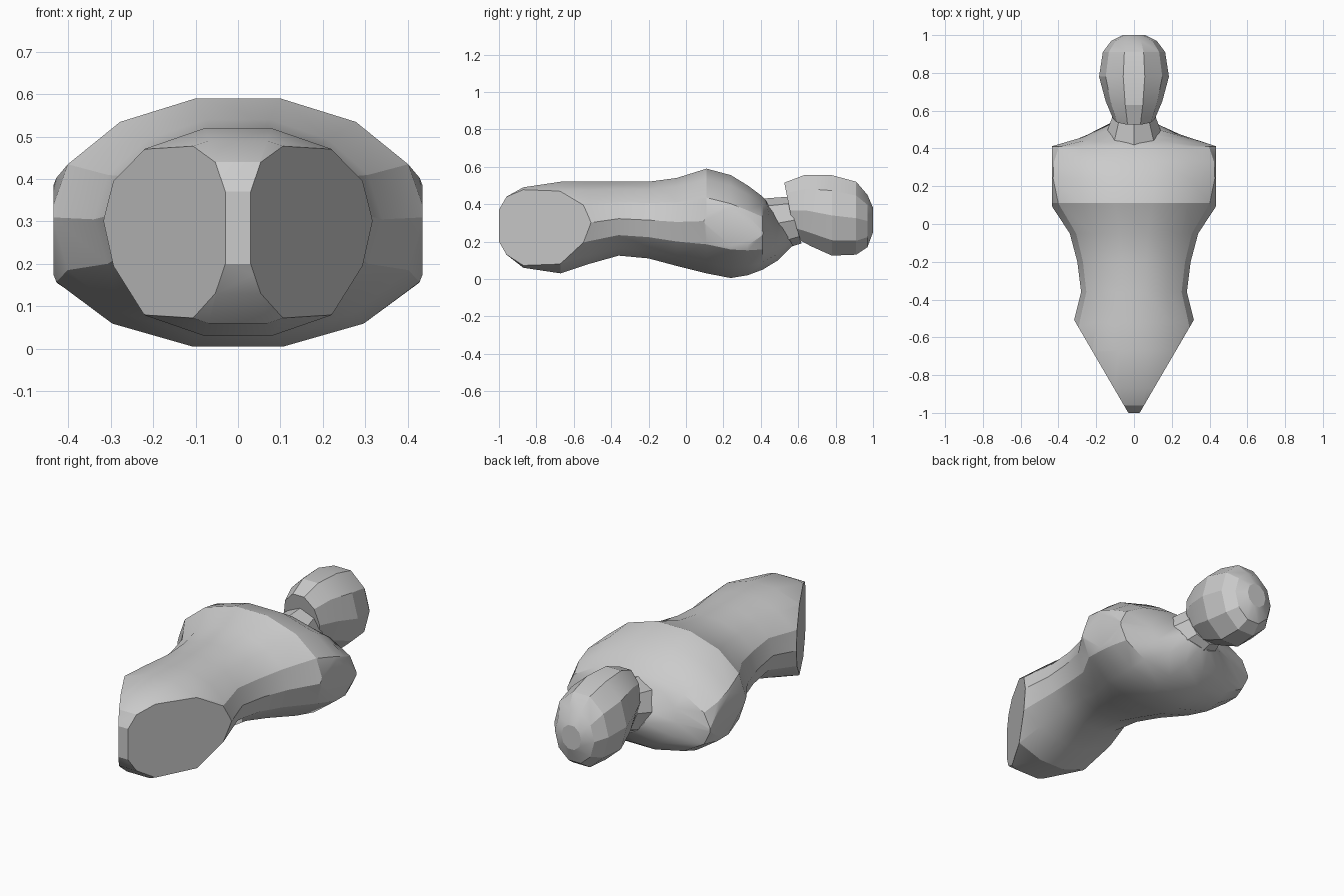
import bpy, bmesh, math
from mathutils import Vector

cube = bpy.data.objects.get("Cube")
if cube:
    bpy.data.objects.remove(cube, do_unlink=True)

grey = bpy.data.materials.new("plain_grey")
grey.use_nodes = True
tone = (0.6, 0.6, 0.6, 1)
grey.diffuse_color = tone
grey.node_tree.nodes["Principled BSDF"].inputs["Base Color"].default_value = tone


def loft(name, rings, sides, cuts=(), angle=25):
    """Join oval rings (y, half width, low z, high z, slant), then slice flat ends."""
    bm = bmesh.new()
    loops = []
    for y, w, low, high, slant in rings:
        mid = (low + high) / 2
        h = (high - low) / 2 / math.cos(math.pi / sides)
        loop = []
        for i in range(sides):
            a = math.tau * i / sides
            dz = h * math.sin(a)
            loop.append(bm.verts.new((w * math.cos(a), y + slant * dz, mid + dz)))
        loops.append(loop)
    for a, b in zip(loops, loops[1:]):
        for i in range(sides):
            j = (i + 1) % sides
            bm.faces.new((a[i], a[j], b[j], b[i]))
    bm.faces.new(loops[0])
    bm.faces.new(loops[-1])
    bmesh.ops.recalc_face_normals(bm, faces=bm.faces[:])
    for point, normal in cuts:
        geom = bm.verts[:] + bm.edges[:] + bm.faces[:]
        bmesh.ops.bisect_plane(bm, geom=geom, plane_co=point, plane_no=normal,
                               clear_outer=True)
        rim = [e for e in bm.edges if e.is_boundary]
        bmesh.ops.holes_fill(bm, edges=rim, sides=0)
    bmesh.ops.recalc_face_normals(bm, faces=bm.faces[:])
    mesh = bpy.data.meshes.new(name)
    bm.to_mesh(mesh)
    bm.free()
    obj = bpy.data.objects.new(name, mesh)
    bpy.context.collection.objects.link(obj)
    mesh.materials.append(grey)
    bpy.ops.object.select_all(action='DESELECT')
    obj.select_set(True)
    bpy.context.view_layer.objects.active = obj
    bpy.ops.object.shade_smooth_by_angle(angle=math.radians(angle))
    return obj


# Torso, with flat slices at both hips and both shoulders
cuts = []
for side in (-1, 1):
    cuts.append((Vector((side * 0.31, -0.52, 0)), Vector((side * 0.48, -0.28, 0))))
    cuts.append((Vector((side * 0.435, 0.2, 0)), Vector((side, 0, 0))))
loft("torso", [
    (-1.00, 0.14, 0.20, 0.37, 0),
    (-0.96, 0.23, 0.13, 0.44, 0),
    (-0.87, 0.31, 0.06, 0.49, 0),
    (-0.67, 0.35, 0.03, 0.52, 0),
    (-0.52, 0.32, 0.08, 0.52, 0),
    (-0.36, 0.28, 0.125, 0.52, 0),
    (-0.20, 0.30, 0.11, 0.52, 0),
    (-0.05, 0.34, 0.07, 0.54, 0),
    (0.11, 0.445, 0.03, 0.59, 0),
    (0.24, 0.475, 0.005, 0.555, 0),
    (0.33, 0.47, 0.02, 0.50, 0),
    (0.41, 0.44, 0.05, 0.44, 0),
    (0.46, 0.27, 0.10, 0.42, -0.2),
    (0.50, 0.13, 0.18, 0.42, -0.6),
], 14, cuts)

# Neck stub between shoulders and head
loft("neck", [
    (0.47, 0.15, 0.17, 0.42, -0.4),
    (0.58, 0.11, 0.20, 0.43, -0.3),
], 8)

# Faceted head
loft("head", [
    (0.555, 0.11, 0.22, 0.515, -0.2),
    (0.65, 0.15, 0.175, 0.555, -0.1),
    (0.78, 0.185, 0.125, 0.555, 0),
    (0.91, 0.165, 0.13, 0.52, 0),
    (0.97, 0.12, 0.17, 0.45, 0),
    (1.00, 0.06, 0.25, 0.38, 0),
], 10, angle=20)
